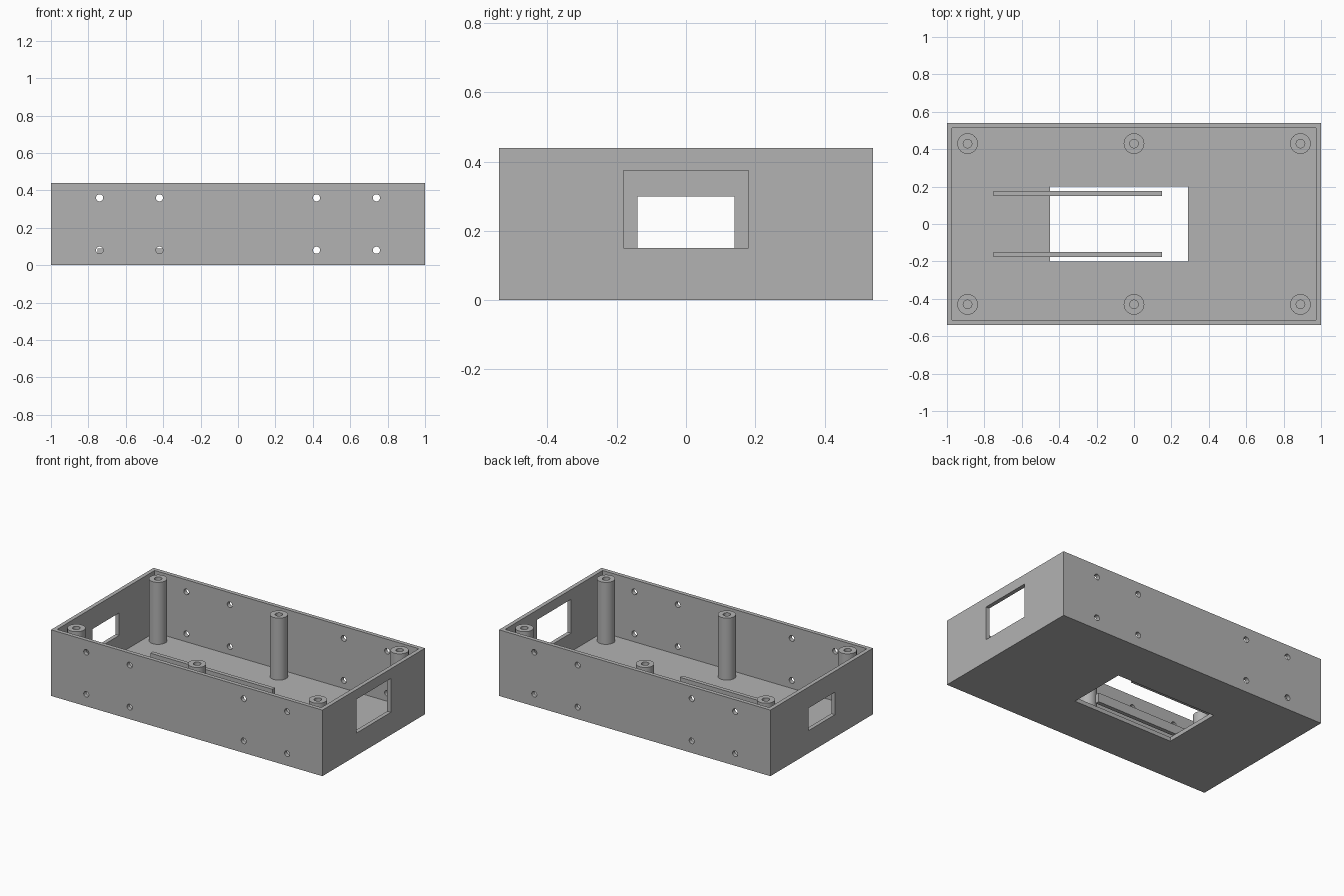
import bpy, bmesh, math
from mathutils import Matrix

if "Cube" in bpy.data.objects:
    bpy.data.objects.remove(bpy.data.objects["Cube"])

W, D, H = 1.0, 0.54, 0.44      # half length, half depth, height
T = 0.027                      # wall and floor thickness

grey = bpy.data.materials.new("plain grey")
grey.diffuse_color = (0.45, 0.45, 0.45, 1)
grey.use_nodes = True
grey.node_tree.nodes["Principled BSDF"].inputs["Base Color"].default_value = grey.diffuse_color


def add_box(bm, x0, x1, y0, y1, z0, z1):
    m = (Matrix.Translation(((x0 + x1) / 2, (y0 + y1) / 2, (z0 + z1) / 2))
         @ Matrix.Diagonal((x1 - x0, y1 - y0, z1 - z0, 1)))
    bmesh.ops.create_cube(bm, size=1, matrix=m)


def make_object(name, bm):
    bmesh.ops.recalc_face_normals(bm, faces=bm.faces)
    me = bpy.data.meshes.new(name)
    bm.to_mesh(me)
    bm.free()
    me.materials.append(grey)
    ob = bpy.data.objects.new(name, me)
    bpy.context.collection.objects.link(ob)
    return ob


def smooth(ob):
    bpy.ops.object.select_all(action='DESELECT')
    ob.select_set(True)
    bpy.context.view_layer.objects.active = ob
    bpy.ops.object.shade_smooth_by_angle(angle=math.radians(30))


def cut(target, bm):
    cutter = make_object("cutter", bm)
    cutter.hide_render = True
    mod = target.modifiers.new("cut", 'BOOLEAN')
    mod.operation, mod.solver, mod.object = 'DIFFERENCE', 'EXACT', cutter
    bpy.context.view_layer.objects.active = target
    bpy.ops.object.modifier_apply(modifier=mod.name)
    bpy.data.objects.remove(cutter)


# Open-topped case
bm = bmesh.new()
add_box(bm, -W, W, -D, D, 0, H)
case = make_object("case", bm)
bm = bmesh.new()
add_box(bm, -W + T, W - T, -D + T, D - T, T, H + 0.2)
cut(case, bm)

# Openings in the floor and both end walls, screw holes in the long walls
bm = bmesh.new()
add_box(bm, -0.45, 0.29, -0.2, 0.2, -0.1, 0.045)
add_box(bm, W - 0.1, W + 0.1, -0.18, 0.18, 0.15, 0.375)
add_box(bm, -W - 0.1, -W + 0.1, -0.14, 0.14, 0.15, 0.30)
for x in (-0.74, -0.42, 0.42, 0.74):
    for z in (0.08, 0.36):
        bmesh.ops.create_cone(
            bm, cap_ends=True, segments=24, radius1=0.019, radius2=0.019, depth=2 * D + 0.2,
            matrix=Matrix.Translation((x, 0, z)) @ Matrix.Rotation(math.pi / 2, 4, 'X'))
cut(case, bm)
smooth(case)


# Hollow screw posts: a rectangular profile spun round a vertical axis
def make_post(x, y):
    bm = bmesh.new()
    r0, r1 = 0.023, 0.055
    vs = [bm.verts.new((r, 0, z)) for r, z in ((r0, T), (r1, T), (r1, H), (r0, H))]
    es = [bm.edges.new((vs[i], vs[(i + 1) % 4])) for i in range(4)]
    bmesh.ops.spin(bm, geom=vs + es, cent=(0, 0, 0), axis=(0, 0, 1),
                   angle=2 * math.pi, steps=40, use_merge=False)
    bmesh.ops.remove_doubles(bm, verts=bm.verts, dist=1e-4)
    ob = make_object("screw_post", bm)
    ob.location = (x, y, 0)
    smooth(ob)


for x in (-0.89, 0, 0.89):
    for y in (-0.43, 0.43):
        make_post(x, y)

# Two low rails running across the floor opening
for s in (-1, 1):
    bm = bmesh.new()
    add_box(bm, -0.75, 0.15, s * 0.1625 - 0.0135, s * 0.1625 + 0.0135, T, 0.088)
    make_object("rail", bm)
